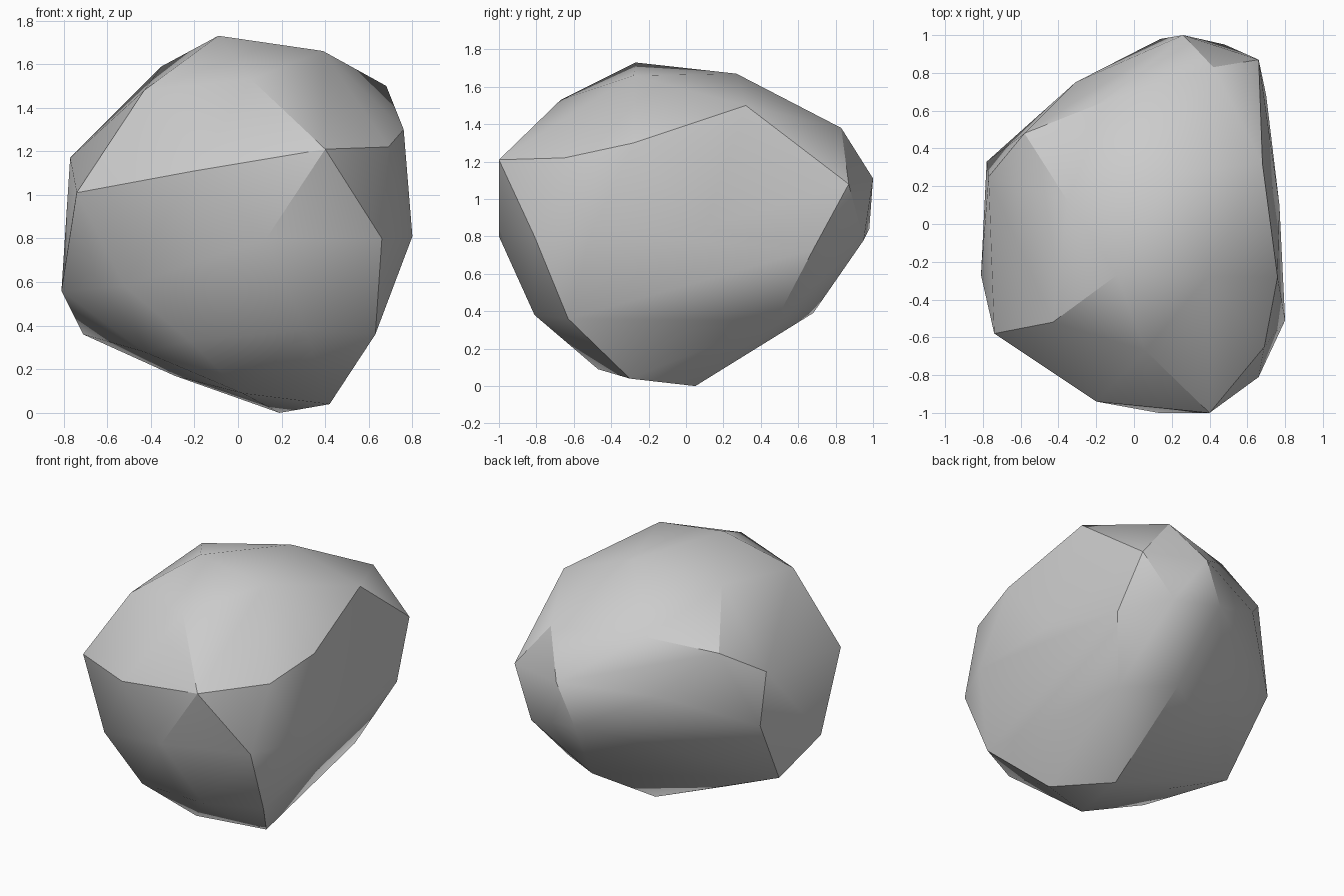
import bpy
import bmesh
import math
from mathutils import Vector

# Remove only the default object
default_cube = bpy.data.objects.get("Cube")
if default_cube:
    bpy.data.objects.remove(default_cube, do_unlink=True)


def make_material(name, colour):
    """Plain flat colour, shown in both the viewport and a render."""
    material = bpy.data.materials.new(name)
    material.use_nodes = True
    material.diffuse_color = colour
    shader = next(n for n in material.node_tree.nodes if n.type == "BSDF_PRINCIPLED")
    shader.inputs["Base Color"].default_value = colour
    return material


def make_boulder(name, corner_groups, material):
    """Wrap a tight convex skin around the chipped corners of a stone."""
    bm = bmesh.new()
    for group in corner_groups:
        for corner in group:
            bm.verts.new(Vector(corner))
    hull = bmesh.ops.convex_hull(bm, input=list(bm.verts))
    unused = [v for v in hull["geom_interior"] if isinstance(v, bmesh.types.BMVert)]
    bmesh.ops.delete(bm, geom=unused, context="VERTS")
    bmesh.ops.recalc_face_normals(bm, faces=list(bm.faces))
    mesh = bpy.data.meshes.new(name)
    bm.to_mesh(mesh)
    bm.free()
    mesh.materials.append(material)
    boulder = bpy.data.objects.new(name, mesh)
    bpy.context.collection.objects.link(boulder)
    return boulder


# Crown of the stone
crown = [
    (-.09, -.27, 1.73), (.39, -.28, 1.66), (.2, .27, 1.67), (-.35, .12, 1.59),
    (.06, -.67, 1.53), (-.43, -.52, 1.48), (-.15, .65, 1.39), (.42, .83, 1.38),
]
# Rim and bulge of the broad split face
split_face = [
    (.4, -1, 1.21), (.69, -.65, 1.22), (.76, -.28, 1.3), (.68, .32, 1.5),
    (.66, .87, 1.08), (.7, .68, .73), (.53, .48, .35), (.63, -.63, .36),
    (.66, -.81, .8), (.8, -.51, .81), (.77, .1, .85),
]
# Front bulge
front_bulge = [
    (-.2, -.94, 1.11), (.13, -1, .8), (-.52, -.67, .58),
    (-.22, -.7, .33), (.31, -.81, .38), (-.74, -.58, 1.01),
]
# Back and the narrow flank
back_bulge = [
    (.26, 1, 1.11), (.14, .98, .84), (.48, .95, .78), (.22, .68, .39),
    (-.31, .75, 1.07), (-.58, .48, 1.33), (-.78, .33, .84),
    (-.77, .25, 1.17), (-.81, -.27, .56), (-.71, .03, .36),
]
# Underside
underside = [
    (.19, .05, 0), (.42, -.3, .04), (.02, -.47, .09),
    (-.29, -.03, .17), (-.43, -.42, .28),
]

stone_grey = make_material("stone grey", (.6, .6, .6, 1))
boulder = make_boulder(
    "boulder", [crown, split_face, front_bulge, back_bulge, underside], stone_grey)

# Soft shading that keeps the chipped ridges crisp
bpy.ops.object.select_all(action="DESELECT")
boulder.select_set(True)
bpy.context.view_layer.objects.active = boulder
bpy.ops.object.shade_smooth_by_angle(angle=math.radians(30))
